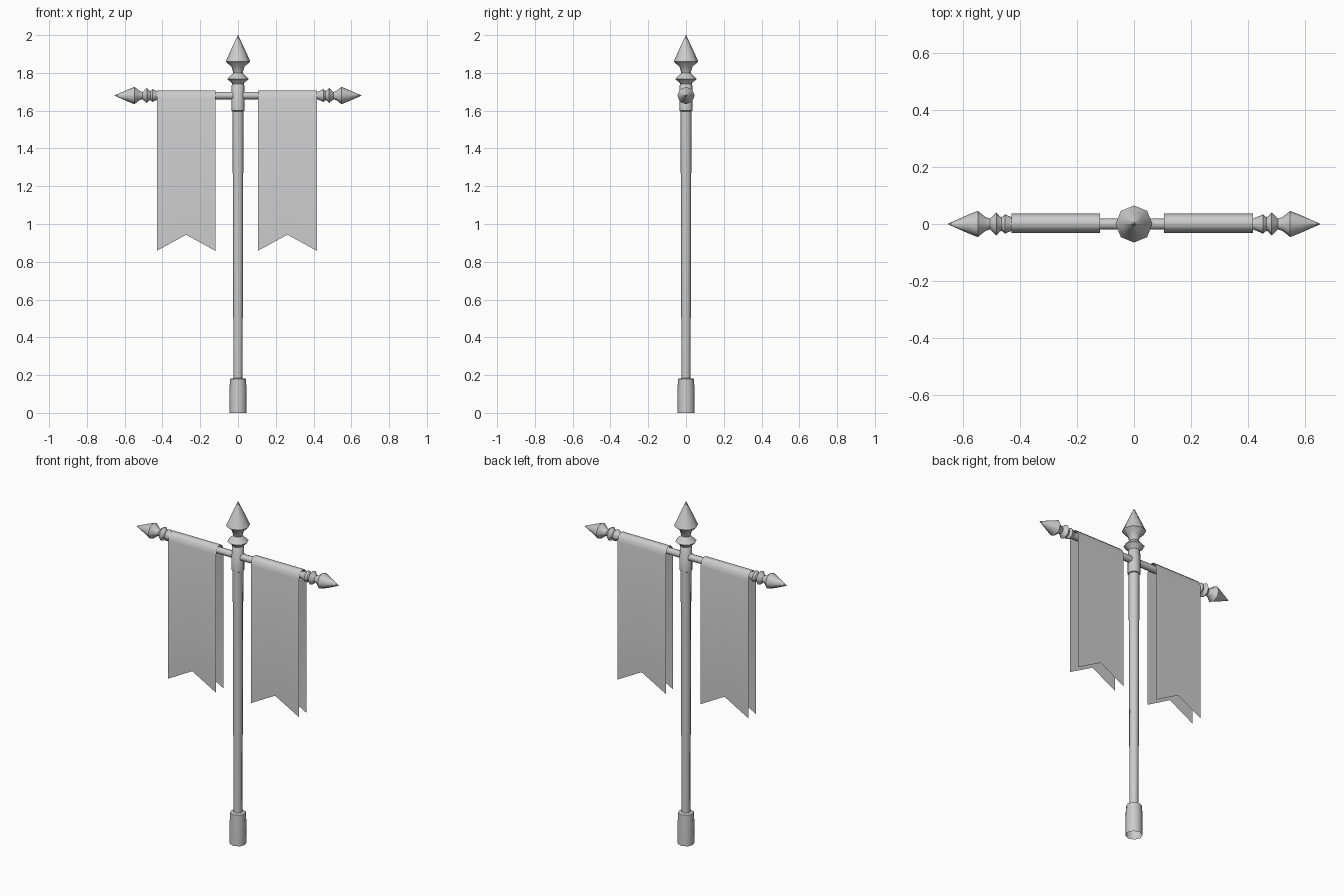
import bpy, math
from math import cos, sin, tau

if "Cube" in bpy.data.objects:
    bpy.data.objects.remove(bpy.data.objects["Cube"])

def make(name, verts, faces, angle=46):
    me = bpy.data.meshes.new(name)
    me.from_pydata(verts, [], faces)
    me.update()
    ob = bpy.data.objects.new(name, me)
    bpy.context.collection.objects.link(ob)
    bpy.ops.object.select_all(action='DESELECT')
    ob.select_set(True)
    bpy.context.view_layer.objects.active = ob
    bpy.ops.object.shade_smooth_by_angle(angle=math.radians(angle))
    return ob

def lathe(name, profile, axis='z', side=1, n=8):
    """Revolve (radius, height) points around z, or around x at bar height."""
    verts, faces = [], []
    for r, h in profile:
        for i in range(n):
            a, b = r * cos(tau * i / n), r * sin(tau * i / n)
            verts.append((a, b, h) if axis == 'z' else (side * h, side * a, BAR_Z + b))
    for k in range(len(profile) - 1):
        for i in range(n):
            j = (i + 1) % n
            faces.append((k*n + i, k*n + j, k*n + n + j, k*n + n + i))
    return make(name, verts, faces)

BAR_Z = 1.68

# Upright: open-bottomed foot socket, pole, collar and spear finial
lathe("foot_socket", [(.046, 0), (.046, .11), (.042, .18), (.024, .184)])
lathe("pole", [(.024, .17), (.029, 1.62)])
lathe("collar", [(.026, 1.595), (.035, 1.6), (.033, 1.74), (.028, 1.745)])
lathe("top_finial", [(.028, 1.735), (.034, 1.748), (.057, 1.768), (.034, 1.79),
                     (.025, 1.80), (.034, 1.832), (.065, 1.86), (.045, 1.905),
                     (.001, 2.0)])

# Crossbar with matching spear ends
lathe("crossbar", [(.02, -.46), (.02, .46)], 'x')
for side, label in ((-1, "left"), (1, "right")):
    lathe(label + "_bar_finial",
          [(.02, .42), (.026, .435), (.034, .452), (.024, .464), (.026, .47),
           (.04, .483), (.026, .498), (.019, .505), (.025, .522), (.046, .548),
           (.031, .585), (.001, .653)], 'x', side)

# Swallow-tailed banners draped over the bar
def banner(name, x0, x1):
    half = [(-.034, .858), (-.034, 1.665), (-.027, 1.693), (-.012, 1.708)]
    prof = half + [(-y, z) for y, z in reversed(half)]
    verts, faces = [], []
    last = len(prof) - 1
    for k, (y, z) in enumerate(prof):
        for c in range(3):
            notch = .085 if c == 1 and k in (0, last) else 0
            verts.append((x0 + (x1 - x0) * c / 2, y + .003, z + notch))
    for k in range(last):
        for c in range(2):
            a = k * 3 + c
            faces.append((a, a + 1, a + 4, a + 3))
    make(name, verts, faces)

banner("left_banner", -.43, -.12)
banner("right_banner", .105, .418)
